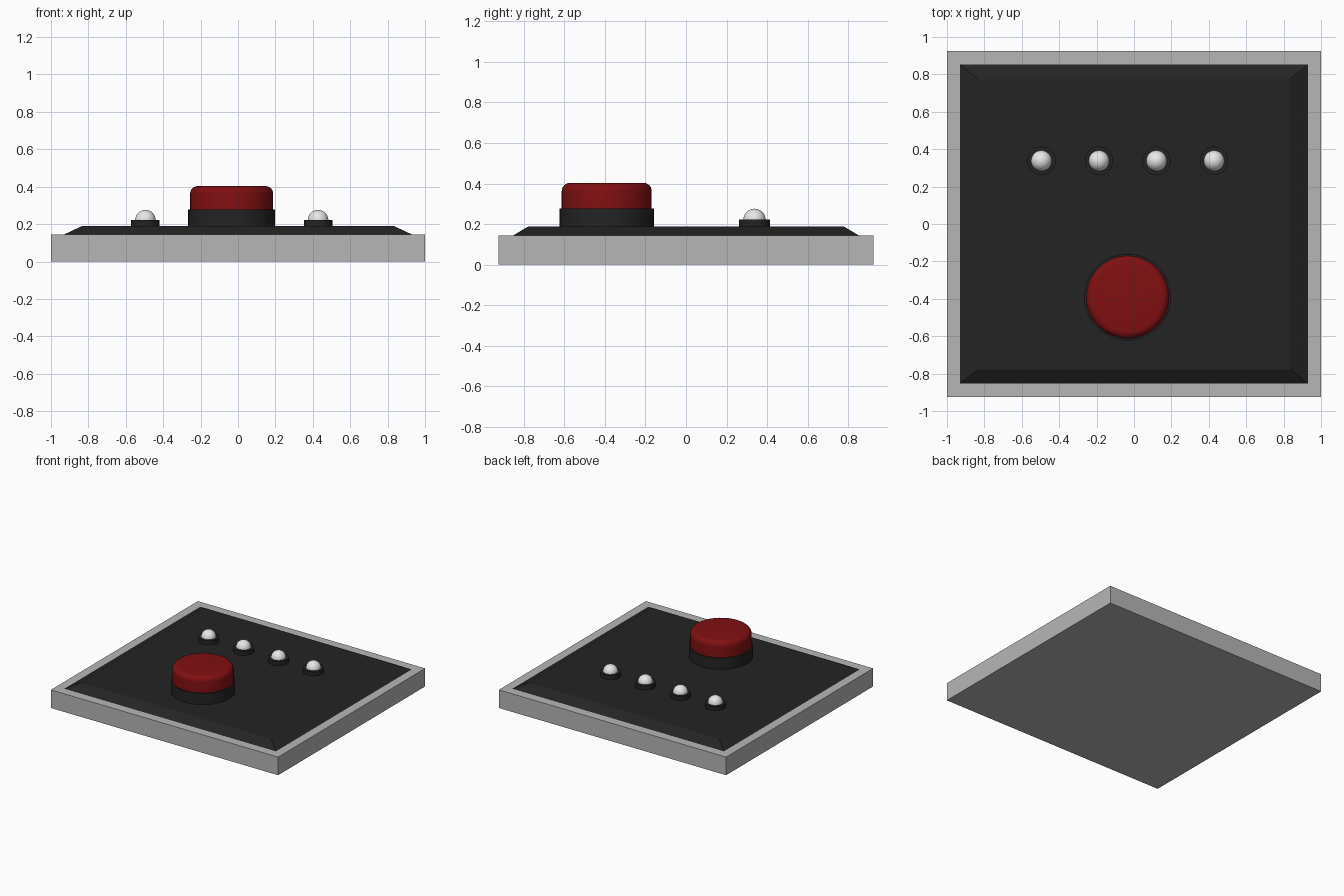
import bpy, bmesh, math
from mathutils import Matrix

if "Cube" in bpy.data.objects:
    bpy.data.objects.remove(bpy.data.objects["Cube"])


def material(name, rgb):
    m = bpy.data.materials.new(name)
    m.diffuse_color = (*rgb, 1)
    m.use_nodes = True
    m.node_tree.nodes["Principled BSDF"].inputs["Base Color"].default_value = m.diffuse_color
    return m


GREY = material("light grey", (0.47, 0.47, 0.47))
BLACK = material("black", (0.017, 0.017, 0.017))
RED = material("dark red", (0.22, 0.005, 0.006))
WHITE = material("white", (0.8, 0.8, 0.8))


def finish(name, bm, mat, smooth=False):
    bmesh.ops.recalc_face_normals(bm, faces=bm.faces[:])
    me = bpy.data.meshes.new(name)
    bm.to_mesh(me)
    bm.free()
    me.materials.append(mat)
    ob = bpy.data.objects.new(name, me)
    bpy.context.collection.objects.link(ob)
    if smooth:
        bpy.ops.object.select_all(action='DESELECT')
        ob.select_set(True)
        bpy.context.view_layer.objects.active = ob
        bpy.ops.object.shade_smooth_by_angle(angle=math.radians(35))
    return ob


def slab(name, mat, bottom, top, z0, z1):
    """Rectangular block whose top may be smaller than its bottom (half sizes)."""
    bm = bmesh.new()
    bmesh.ops.create_cube(bm, size=2)
    for v in bm.verts:
        hx, hy = top if v.co.z > 0 else bottom
        v.co = (v.co.x * hx, v.co.y * hy, z1 if v.co.z > 0 else z0)
    return finish(name, bm, mat)


def lathe(name, mat, profile, x, y, steps=48):
    """Spin an (r, z) profile about a vertical axis at x, y."""
    bm = bmesh.new()
    vs = [bm.verts.new((r, 0, z)) for r, z in profile]
    es = [bm.edges.new(p) for p in zip(vs, vs[1:])]
    bmesh.ops.spin(bm, geom=vs + es, cent=(0, 0, 0), axis=(0, 0, 1),
                   angle=math.tau, steps=steps, use_merge=True)
    bmesh.ops.remove_doubles(bm, verts=bm.verts[:], dist=1e-5)
    bmesh.ops.transform(bm, matrix=Matrix.Translation((x, y, 0)), verts=bm.verts[:])
    return finish(name, bm, mat, True)


def arc(r, z, rad, n):
    """Quarter circle from the side to the top, centred at (r, z)."""
    return [(r + rad * math.cos(i / n * math.pi / 2) if i < n else r,
             z + rad * math.sin(i / n * math.pi / 2)) for i in range(n + 1)]


# Base box and chamfered panel on top
slab("base", GREY, (1, 0.924), (1, 0.924), 0, 0.144)
slab("panel", BLACK, (0.935, 0.856), (0.835, 0.777), 0.142, 0.189)

# Large push button in its collar
BX, BY = -0.034, -0.391
lathe("button_collar", BLACK,
      [(0, 0.18), (0.232, 0.18), (0.232, 0.278), (0, 0.278)], BX, BY)
lathe("button", RED,
      [(0, 0.27), (0.222, 0.27)] + arc(0.182, 0.363, 0.04, 6) + [(0, 0.403)], BX, BY)

# Row of four indicator lamps
for i in range(4):
    x = -0.495 + i * 0.3077
    lathe(f"lamp_collar_{i + 1}", BLACK,
          [(0, 0.18), (0.076, 0.18), (0.076, 0.222), (0, 0.222)], x, 0.338, 32)
    lathe(f"lamp_{i + 1}", WHITE, [(0, 0.215), (0.055, 0.215)] + arc(0, 0.221, 0.055, 8),
          x, 0.338, 32)
